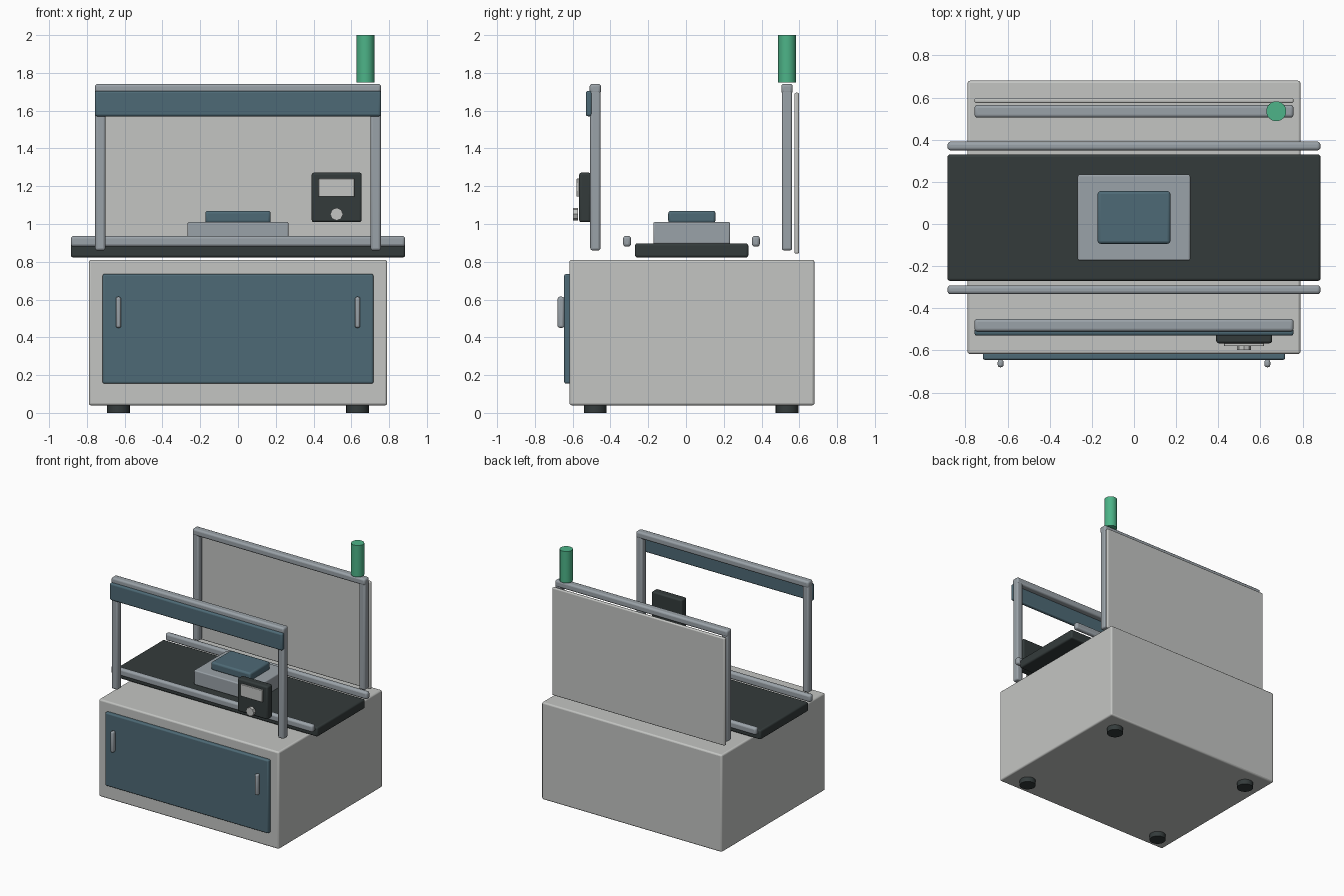
import bpy
import math

cube = bpy.data.objects.get("Cube")
if cube:
    bpy.data.objects.remove(cube, do_unlink=True)


def material(name, rgb):
    m = bpy.data.materials.new(name)
    m.use_nodes = True
    colour = (*rgb, 1)
    m.diffuse_color = colour
    node = next(n for n in m.node_tree.nodes if n.type == 'BSDF_PRINCIPLED')
    node.inputs["Base Color"].default_value = colour
    return m


PALE = material("pale grey paint", (0.55, 0.56, 0.545))
DARK = material("dark rubber", (0.034, 0.044, 0.044))
BLUE = material("slate blue", (0.076, 0.144, 0.181))
METAL = material("grey metal", (0.323, 0.361, 0.392))
GREEN = material("signal green", (0.074, 0.456, 0.246))


def finish(obj, name, mat, bevel, segments):
    obj.name = name
    obj.data.name = name
    obj.data.materials.append(mat)
    if bevel:
        mod = obj.modifiers.new("rounded edges", 'BEVEL')
        mod.width = bevel
        mod.segments = segments
        mod.limit_method = 'ANGLE'
        mod.angle_limit = math.radians(50)
    bpy.ops.object.shade_smooth_by_angle(angle=math.radians(35))
    return obj


def box(name, x, y, z, mat, bevel=0.008, segments=3):
    """Rounded box from (low, high) ranges along each axis."""
    bpy.ops.mesh.primitive_cube_add(size=1, location=[sum(r) / 2 for r in (x, y, z)])
    obj = bpy.context.object
    obj.scale = [r[1] - r[0] for r in (x, y, z)]
    bpy.ops.object.transform_apply(location=False, rotation=False, scale=True)
    return finish(obj, name, mat, bevel, segments)


def cylinder(name, centre, radius, depth, mat, sides=32, axis='Z', bevel=0.0):
    tilt = (math.pi / 2, 0, 0) if axis == 'Y' else (0, 0, 0)
    bpy.ops.mesh.primitive_cylinder_add(vertices=sides, radius=radius, depth=depth,
                                        location=centre, rotation=tilt)
    return finish(bpy.context.object, name, mat, bevel, 2)


SIDES = (("left", 1), ("right", -1))

# Cabinet with its door, handles and feet
box("cabinet", (-0.79, 0.79), (-0.617, 0.68), (0.04, 0.81), PALE, 0.012)
box("door", (-0.717, 0.717), (-0.645, -0.61), (0.155, 0.735), BLUE, 0.01)
for side, s in SIDES:
    x = s * 0.633
    box(f"{side}_handle", (x - 0.014, x + 0.014), (-0.68, -0.644), (0.45, 0.615),
        METAL, 0.012)
    for end, y in (("front", -0.48), ("back", 0.535)):
        cylinder(f"{end}_{side}_foot", (x, y, 0.023), 0.06, 0.046, DARK, 24)

# Conveyor belt and its guide rails
box("conveyor_belt", (-0.885, 0.885), (-0.27, 0.33), (0.823, 0.897), DARK, 0.012)
for end, y in (("front", -0.312), ("back", 0.37)):
    box(f"{end}_guide_rail", (-0.885, 0.885), (y - 0.021, y + 0.021), (0.88, 0.937),
        METAL, 0.015)

# Workpiece carrier
box("carrier_block", (-0.267, 0.267), (-0.173, 0.234), (0.895, 1.01), METAL, 0.008)
box("carrier_pad", (-0.173, 0.173), (-0.094, 0.156), (1.005, 1.07), BLUE, 0.014)

# Front and back gantry frames
for end, y in (("front", -0.48), ("back", 0.535)):
    for side, s in SIDES:
        x = s * 0.729
        box(f"{end}_{side}_post", (x - 0.027, x + 0.027), (y - 0.027, y + 0.027),
            (0.86, 1.72), METAL, 0.012)
    box(f"{end}_top_bar", (-0.757, 0.757), (y - 0.03, y + 0.03), (1.69, 1.742),
        METAL, 0.014)

# Panels hung on the frames
box("front_header_panel", (-0.757, 0.757), (-0.53, -0.497), (1.57, 1.705), BLUE, 0.012)
box("back_panel", (-0.757, 0.757), (0.574, 0.598), (0.843, 1.695), PALE, 0.008)

# Control box with screen and knob
box("control_box", (0.39, 0.655), (-0.566, -0.503), (1.01, 1.272), DARK, 0.012)
box("control_screen", (0.427, 0.617), (-0.58, -0.56), (1.145, 1.24), PALE, 0.003, 2)
cylinder("control_knob", (0.522, -0.586, 1.052), 0.034, 0.026, PALE, 8, 'Y')

# Signal lamp
cylinder("signal_lamp", (0.675, 0.535, 1.875), 0.047, 0.25, GREEN, 32)
